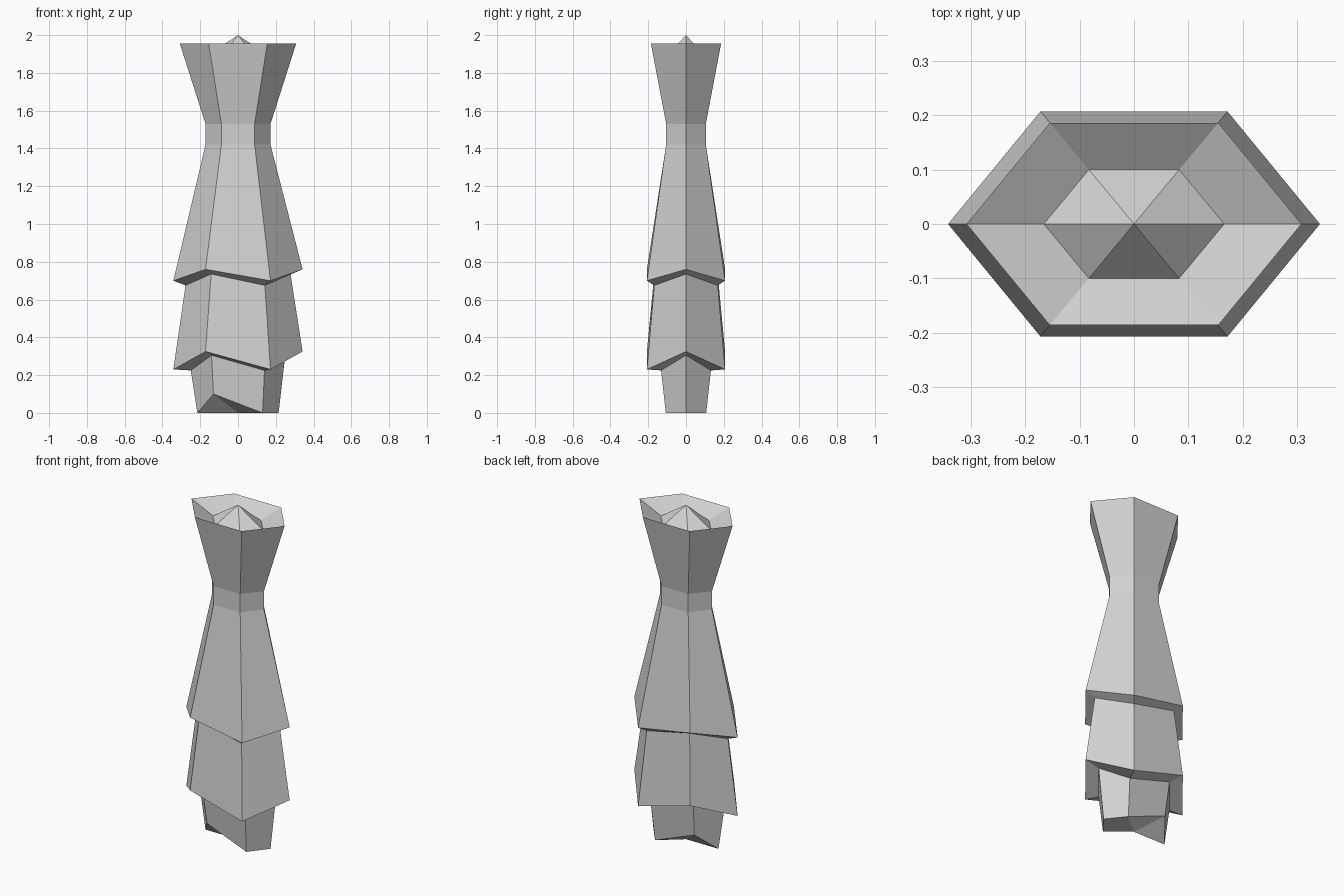
import bpy
import bmesh

cube = bpy.data.objects.get("Cube")
if cube:
    bpy.data.objects.remove(cube, do_unlink=True)

stone = bpy.data.materials.new("pale grey")
stone.use_nodes = True
GREY = (0.64, 0.64, 0.64, 1)
stone.diffuse_color = GREY
stone.node_tree.nodes["Principled BSDF"].inputs["Base Color"].default_value = GREY

# Corner order: left tip, back left, back right, right tip, front right, front left
ZIGZAG = (1, 0, 1, 0, 1, 0)
BASE_NOTCH = (0, 0, 1, 0, 1, 0)


def ring(bm, half_x, corner_x, half_y, z, lift=0, pattern=ZIGZAG):
    """Elongated hexagon whose marked corners are lifted."""
    outline = [(half_x, 0), (corner_x, half_y), (-corner_x, half_y),
               (-half_x, 0), (-corner_x, -half_y), (corner_x, -half_y)]
    return [bm.verts.new((x, y, z + lift * up))
            for (x, y), up in zip(outline, pattern)]


def cap(bm, corners, z):
    """Close a ring with a fan of triangles around a centre point."""
    tip = bm.verts.new((0, 0, z))
    for i, v in enumerate(corners):
        bm.faces.new((v, corners[(i + 1) % len(corners)], tip))


bm = bmesh.new()
rings = [
    ring(bm, 0.215, 0.13, 0.107, 0, 0.1, BASE_NOTCH),  # foot
    ring(bm, 0.25, 0.14, 0.132, 0.225, 0.08),          # under lower skirt
    ring(bm, 0.342, 0.172, 0.207, 0.23, 0.095),        # lower hem
    ring(bm, 0.278, 0.142, 0.168, 0.675, 0.06),        # under upper skirt
    ring(bm, 0.342, 0.172, 0.207, 0.70, 0.06),         # upper hem
    ring(bm, 0.172, 0.088, 0.105, 1.42),               # neck bottom
    ring(bm, 0.172, 0.088, 0.105, 1.53),               # neck top
    ring(bm, 0.308, 0.155, 0.186, 1.955),              # rim
    ring(bm, 0.166, 0.083, 0.1, 1.89),                 # bowl floor
]
for low, high in zip(rings, rings[1:]):
    for i in range(len(low)):
        j = (i + 1) % len(low)
        bm.faces.new((low[i], low[j], high[j], high[i]))
cap(bm, rings[0], 0)
cap(bm, rings[-1], 2)
bmesh.ops.recalc_face_normals(bm, faces=bm.faces)

mesh = bpy.data.meshes.new("tiered_column")
bm.to_mesh(mesh)
bm.free()
mesh.materials.append(stone)
column = bpy.data.objects.new("tiered_column", mesh)
bpy.context.collection.objects.link(column)
